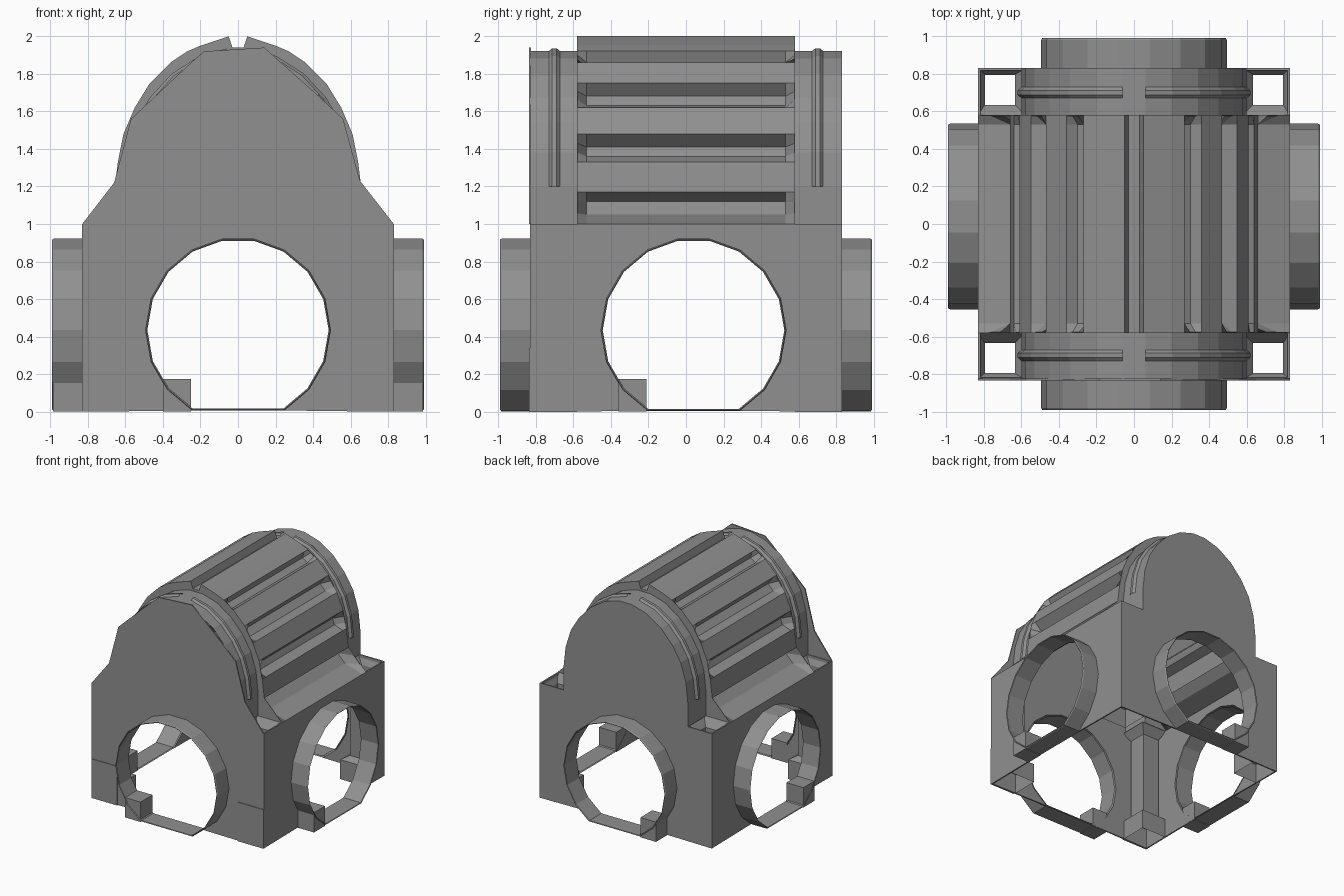
import bpy, bmesh, math

if "Cube" in bpy.data.objects:
    bpy.data.objects.remove(bpy.data.objects["Cube"])

grey = bpy.data.materials.new("stone grey")
grey.use_nodes = True
colour = (0.28, 0.28, 0.28, 1)
grey.diffuse_color = colour
grey.node_tree.nodes["Principled BSDF"].inputs["Base Color"].default_value = colour

W, INNER, LIP = 0.83, 0.58, 0.99
HUB, RADIUS = 0.435, 0.495


def loft(name, loops, closed=True, caps=False):
    """Skin a list of equally long point loops."""
    bm = bmesh.new()
    rows = [[bm.verts.new(p) for p in loop] for loop in loops]
    n = len(rows[0])
    for a, b in zip(rows, rows[1:]):
        for i in range(n if closed else n - 1):
            j = (i + 1) % n
            bm.faces.new((a[i], a[j], b[j], b[i]))
    if caps:
        bm.faces.new(rows[0])
        bm.faces.new(rows[-1])
    bmesh.ops.recalc_face_normals(bm, faces=bm.faces)
    mesh = bpy.data.meshes.new(name)
    bm.to_mesh(mesh)
    bm.free()
    mesh.materials.append(grey)
    ob = bpy.data.objects.new(name, mesh)
    bpy.context.collection.objects.link(ob)
    return ob


def at_y(profile, y):
    return [(x, y, z) for x, z in profile]


def box(name, lo, hi):
    (x0, y0, z0), (x1, y1, z1) = lo, hi
    sq = [(x0, y0), (x1, y0), (x1, y1), (x0, y1)]
    return loft(name, [[(x, y, z) for x, y in sq] for z in (z0, z1)], caps=True)


def mirrored(half):
    """Right half from bottom to top, continued down the left."""
    return half + [(-x, z) for x, z in reversed(half) if x > 0]


# Round openings, cut off flat at the floor
def arc(r):
    return [(r * math.cos(math.radians(a)), max(0, HUB + r * math.sin(math.radians(a))))
            for a in range(-60, 241, 20)]


sides = {
    "front": lambda u, d, z: (u, -d, z),
    "back": lambda u, d, z: (u, d, z),
    "right": lambda u, d, z: (-d, u + 0.04, z),
    "left": lambda u, d, z: (d, u + 0.04, z),
}
for side, place in sides.items():
    shift = 0.04 if side in ("left", "right") else 0
    outline = [(-W - shift, 0), (-W - shift, 1), (W - shift, 1), (W - shift, 0)] + arc(RADIUS)
    loft(side + "_wall", [[place(u, d, z) for u, z in outline]
                          for d in (W - 0.012, W)], caps=True)
    rings = [(RADIUS, W - 0.01), (RADIUS, LIP - 0.01), (RADIUS - 0.006, LIP),
             (RADIUS - 0.012, LIP - 0.005), (RADIUS - 0.012, W - 0.01)]
    loft(side + "_opening_collar",
         [[place(u, d, z) for u, z in arc(r)] for r, d in rings])
    box(side + "_collar_step", place(-0.40, W - 0.01, 0.002), place(-0.25, LIP - 0.005, 0.175))

# Hollow corner posts with flared tops and wider feet
def square(sx, sy, a, b, z):
    return [(sx * x, sy * y, z) for x, y in ((a, a), (b, a), (b, b), (a, b))]


for sx in (-1, 1):
    for sy in (-1, 1):
        tag = ("back" if sy > 0 else "front") + ("_left" if sx > 0 else "_right")
        loft(tag + "_post", [square(sx, sy, INNER, W, 1.0),
                             square(sx, sy, 0.635, 0.795, 0.93),
                             square(sx, sy, 0.635, 0.795, 0.2),
                             square(sx, sy, INNER, 0.825, 0.17),
                             square(sx, sy, INNER, 0.825, 0.0)])
    # thin foot plate on the front corners
    box("foot_plate", (min(sx * INNER, sx * W), -W - 0.005, 0),
        (max(sx * INNER, sx * W), -W, 0.34))

# Ridged vault: grooves run along y and slope out at both ends
ridged = [(0.83, 1.0), (0.66, 1.05), (0.59, 1.12), (0.66, 1.17),
          (0.64, 1.33), (0.56, 1.36), (0.54, 1.41), (0.61, 1.48),
          (0.55, 1.62), (0.47, 1.63), (0.42, 1.68), (0.47, 1.75),
          (0.36, 1.86), (0.30, 1.83), (0.25, 1.86), (0.27, 1.92),
          (0.20, 1.95), (0.05, 2.0), (0.03, 1.94)]
hull = list(ridged)
for g in (0, 4, 8, 12):
    (ax, az), (bx, bz) = ridged[g], ridged[g + 3]
    for k in (1, 2):
        hull[g + k] = (ax + (bx - ax) * k / 3, az + (bz - az) * k / 3)
ridged, hull = mirrored(ridged), mirrored(hull)
loft("ridged_vault", [at_y(hull, -INNER), at_y(ridged, -0.53),
                      at_y(ridged, 0.53), at_y(hull, INNER)], closed=False)

# End arches with a raised rib either side of the crown
arch_half = [(0.60, 1.0), (0.60, 1.2), (0.58, 1.38), (0.53, 1.54), (0.45, 1.67),
             (0.34, 1.79), (0.20, 1.88), (0.06, 1.92)]
arch = mirrored(arch_half)
for sy, tag in ((-1, "front"), (1, "back")):
    loft(tag + "_arch", [at_y(arch, sy * INNER), at_y(arch, sy * W)], closed=False)
    loft(tag + "_vault_end", [at_y(hull + arch[::-1], sy * y)
                              for y in (INNER - 0.004, INNER)], caps=True)
    for sx in (-1, 1):
        rows = []
        for dy, out in ((-0.03, 0), (-0.012, 0.02), (0.012, 0.02), (0.03, 0)):
            rows.append([(sx * (x + out * x / 0.6), sy * 0.70 + dy, z + out * (z - 1.2))
                         for x, z in arch_half[1:]])
        loft(tag + "_arch_rib", rows, closed=False)

# Gable faces: a faceted plate in front, the plain arch behind
front_gable = [(-0.83, 1.0), (-0.66, 1.22), (-0.57, 1.56), (-0.25, 1.86), (-0.18, 1.92),
               (0.14, 1.94), (0.41, 1.70), (0.56, 1.56), (0.65, 1.23), (0.83, 1.0)]
loft("front_gable", [at_y(front_gable, y) for y in (-W - 0.004, -W + 0.006)], caps=True)
loft("back_gable", [at_y(arch, y) for y in (W - 0.01, W)], caps=True)
